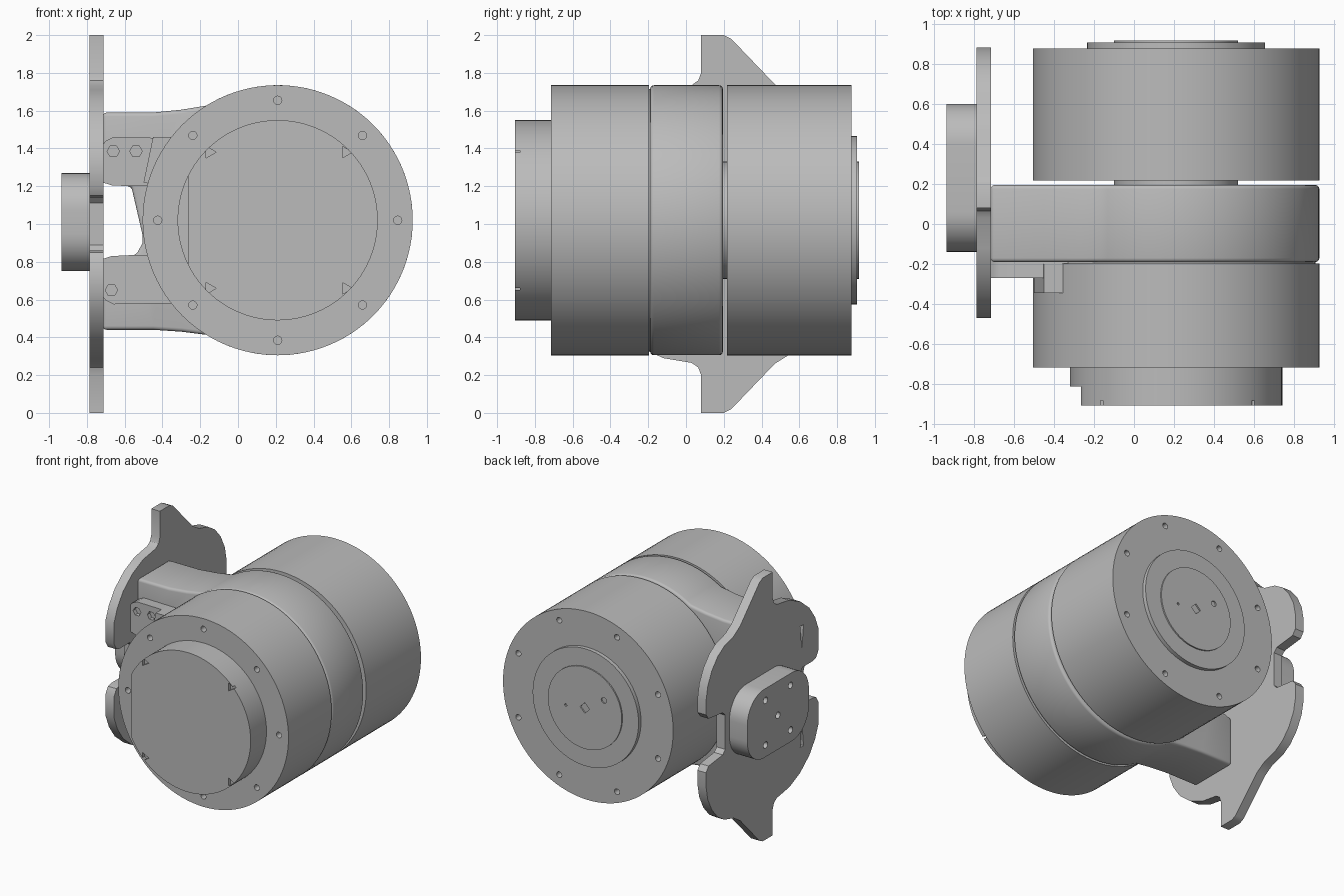
import bpy, bmesh, math
from mathutils import Vector

cube = bpy.data.objects.get("Cube")
if cube:
    bpy.data.objects.remove(cube, do_unlink=True)

grey = bpy.data.materials.new("machined_grey")
grey.use_nodes = True
COLOUR = (0.5, 0.5, 0.5, 1)
grey.diffuse_color = COLOUR
grey.node_tree.nodes["Principled BSDF"].inputs["Base Color"].default_value = COLOUR

CX, CZ, R = 0.21, 1.02, 0.715      # drum axis and radius


def prism(name, pts, a, b, axis="y"):
    """Extrude a closed outline from a to b; outline is (x, z) or (y, z)."""
    bm = bmesh.new()
    place = (lambda u, w, d: (u, d, w)) if axis == "y" else (lambda u, w, d: (d, u, w))
    face = bm.faces.new([bm.verts.new(place(u, w, a)) for u, w in pts])
    top = bmesh.ops.extrude_face_region(bm, geom=[face])["geom"]
    shift = Vector((0, b - a, 0)) if axis == "y" else Vector((b - a, 0, 0))
    bmesh.ops.translate(bm, vec=shift, verts=[v for v in top if isinstance(v, bmesh.types.BMVert)])
    bmesh.ops.recalc_face_normals(bm, faces=bm.faces)
    mesh = bpy.data.meshes.new(name)
    bm.to_mesh(mesh)
    bm.free()
    mesh.materials.append(grey)
    ob = bpy.data.objects.new(name, mesh)
    bpy.context.collection.objects.link(ob)
    return ob


def arc(x, z, r, start=0, end=360, n=96):
    closed = end - start == 360
    steps = n if closed else n + 1
    angles = [math.radians(start + (end - start) * i / n) for i in range(steps)]
    return [(x + r * math.cos(t), z + r * math.sin(t)) for t in angles]


def box(u0, u1, w0, w1):
    return [(u0, w0), (u1, w0), (u1, w1), (u0, w1)]


def activate(ob):
    bpy.ops.object.select_all(action="DESELECT")
    ob.select_set(True)
    bpy.context.view_layer.objects.active = ob


def bevel(ob, width, segments=3):
    mod = ob.modifiers.new("edge", "BEVEL")
    mod.width, mod.segments = width, segments
    mod.limit_method, mod.angle_limit = "ANGLE", math.radians(40)
    activate(ob)
    bpy.ops.object.modifier_apply(modifier=mod.name)


def cut(ob, cutters):
    activate(ob)
    for c in cutters:
        mod = ob.modifiers.new("cut", "BOOLEAN")
        mod.operation, mod.solver, mod.object = "DIFFERENCE", "EXACT", c
        bpy.ops.object.modifier_apply(modifier=mod.name)
        bpy.data.objects.remove(c, do_unlink=True)


def drum(name, r, a, b):
    return prism(name, arc(CX, CZ, r), a, b)


def bolt_ring(a, b, first):
    return [prism("cutter", arc(x, z, 0.022, n=12), a, b)
            for x, z in arc(CX, CZ, 0.635, first, first + 360, 8)]


# Two large drums with bolt holes
front_drum = drum("front_drum", R, -0.715, -0.197)
cut(front_drum, bolt_ring(-0.75, -0.66, 0))
rear_drum = drum("rear_drum", R, 0.218, 0.875)
cut(rear_drum, bolt_ring(0.82, 0.9, 22.5))

# Front cap with a flat on its right side and four rim notches
front_base = drum("front_cap_base", 0.53, -0.81, -0.71)
front_cap = drum("front_cap", 0.53, -0.905, -0.805)
cut(front_cap, [prism("cutter", box(-0.6, -0.265, 0.3, 1.8), -1, -0.7)] +
    [prism("cutter", arc(x, z, 0.035, n=3), -0.95, -0.88)
     for x, z in arc(CX, CZ, 0.51, 45, 405, 4)])

# Rear cover discs and spacer hubs
drum("rear_cover", 0.445, 0.87, 0.905)
rear_disc = drum("rear_disc", 0.31, 0.9, 0.915)
cut(rear_disc, [prism("cutter", arc(CX + dx, CZ + dz, r, n=n), 0.9, 0.95)
                for dx, dz, r, n in ((0, 0, 0.04, 4), (-0.16, 0.1, 0.022, 12), (0.16, -0.02, 0.01, 8))])
drum("rear_hub", 0.31, 0.18, 0.225)
drum("front_spacer", 0.695, -0.205, -0.18)

# Middle ring that flows into two arms
ring = arc(CX, CZ, R, -122, 122, 72)
arms = [(-0.3, 1.605), (-0.45, 1.59), (-0.716, 1.59), (-0.716, 1.225), (-0.67, 1.205), (-0.565, 1.2),
        (-0.505, 0.94), (-0.505, 0.9), (-0.54, 0.835), (-0.66, 0.83), (-0.716, 0.81),
        (-0.716, 0.44), (-0.45, 0.44), (-0.3, 0.43)]
clamp_ring = prism("clamp_ring_with_arms", ring + arms, -0.19, 0.195)
bevel(clamp_ring, 0.02)

# Bolted tabs in front of the arms
upper = [(-0.716, 1.22), (-0.67, 1.205), (-0.57, 1.2), (-0.4, 1.2), (-0.3, 1.46), (-0.37, 1.455), (-0.66, 1.46),
         (-0.7, 1.44), (-0.716, 1.42)]
lower = [(x, 2.035 - z) for x, z in upper]
for name, outline, holes in (("upper_tab", upper, ((-0.66, 1.385), (-0.54, 1.385))),
                             ("lower_tab", lower, ((-0.67, 0.65),))):
    tab = prism(name, outline, -0.27, -0.18)
    cut(tab, [prism("cutter", arc(x, z, 0.033, n=6), -0.3, -0.24) for x, z in holes])
prism("upper_tab_block", [(-0.5, 1.22), (-0.4, 1.2), (-0.33, 1.46), (-0.45, 1.46)], -0.345, -0.2)

# Mounting plate: half outline mirrored about its middle height
half = [(0.65, 1.0), (0.65, 1.13), (0.68, 1.16), (0.85, 1.18), (0.88, 1.22), (0.88, 1.33), (0.86, 1.43),
        (0.81, 1.53), (0.74, 1.61), (0.66, 1.66), (0.55, 1.69), (0.47, 1.74), (0.24, 1.98), (0.2, 2.0),
        (0.08, 2.0), (0.08, 1.8), (0.065, 1.76), (0.03, 1.735), (-0.12, 1.71), (-0.25, 1.65), (-0.36, 1.56),
        (-0.43, 1.46), (-0.47, 1.36), (-0.47, 1.2), (-0.44, 1.15), (-0.4, 1.14), (-0.28, 1.14), (-0.25, 1.11)]
outline = half + [(y, 2 - z) for y, z in reversed(half[1:])]
plate = prism("mounting_plate", outline, -0.785, -0.713, "x")
slot = [(-0.29, 1.46), (-0.25, 1.46), (-0.27, 1.28)]
cut(plate, [prism("cutter", s, -0.85, -0.75, "x") for s in (slot, [(y, 2 - z) for y, z in slot])])

# Rounded outer pad with screw holes
pad_pts = []
for y, z, start in ((0.4, 1.07, 0), (0.06, 1.07, 90), (0.06, 0.95, 180), (0.4, 0.95, 270)):
    pad_pts += arc(y, z, 0.2, start, start + 90, 10)
pad = prism("outer_pad", pad_pts, -0.935, -0.78, "x")
spots = [(0.23, 1.01)] + [(y, z) for y in (0.08, 0.38) for z in (0.84, 1.18)]
cut(pad, [prism("cutter", arc(y, z, 0.025, n=12), -0.96, -0.88, "x") for y, z in spots])

# Smooth curved walls, crisp rims
for ob in [o for o in bpy.context.scene.objects if o.type == "MESH" and grey.name in o.data.materials]:
    activate(ob)
    bpy.ops.object.shade_smooth_by_angle(angle=math.radians(32))
